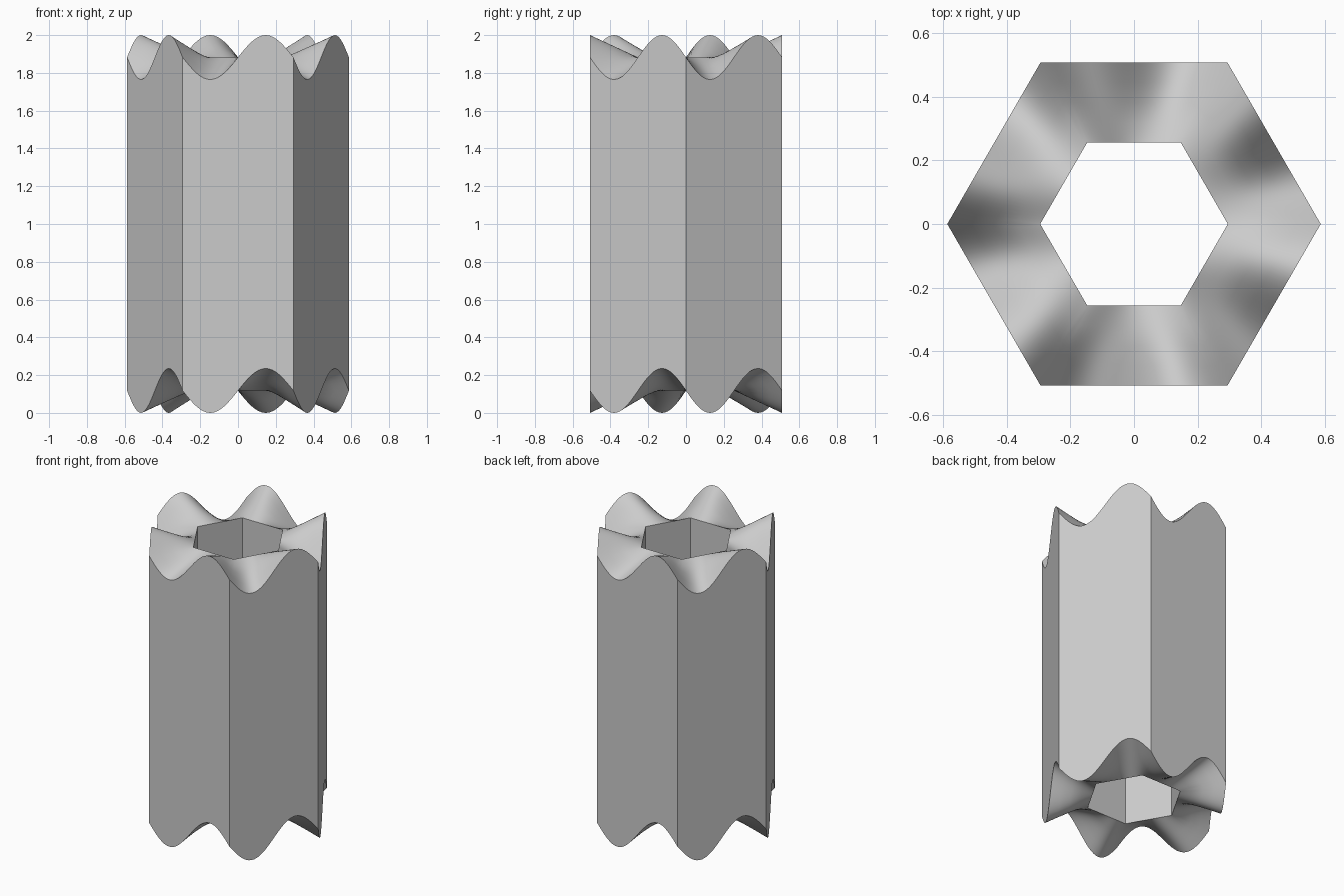
import bpy, bmesh
from math import sin, cos, pi, radians
from mathutils import Vector

cube = bpy.data.objects.get("Cube")
if cube:
    bpy.data.objects.remove(cube, do_unlink=True)

OUTER, INNER = 0.587, 0.295    # corner radii of the two hexagons
WAVE = 0.1175                  # height of the wave on the outer rim
SIDES, STEPS, ROWS = 6, 32, 4

mat = bpy.data.materials.new("light grey")
mat.use_nodes = True
grey = (0.6, 0.6, 0.6, 1)
mat.diffuse_color = grey
mat.node_tree.nodes["Principled BSDF"].inputs["Base Color"].default_value = grey


def ring(bm, radius, base_z):
    """Hexagonal loop with one wave per side, flattening toward the inner rim."""
    amp = WAVE * (radius - INNER) / (OUTER - INNER)
    verts = []
    for side in range(SIDES):
        a, b = (Vector((cos(k * pi / 3), sin(k * pi / 3), 0)) * radius
                for k in (side, side + 1))
        for i in range(STEPS):
            t = i / STEPS
            p = a.lerp(b, t)
            p.z = base_z - amp * sin(2 * pi * t)
            verts.append(bm.verts.new(p))
    return verts


# Closed cross-section: up the outer wall, in over the top, down the bore, out below
bm = bmesh.new()
radii = [OUTER + (INNER - OUTER) * r / ROWS for r in range(ROWS + 1)]
rings = [ring(bm, r, 2 - WAVE) for r in radii]
rings += [ring(bm, r, WAVE) for r in reversed(radii)]
n = SIDES * STEPS
for k, lower in enumerate(rings):
    upper = rings[(k + 1) % len(rings)]
    for i in range(n):
        j = (i + 1) % n
        bm.faces.new((lower[i], lower[j], upper[j], upper[i]))
bmesh.ops.recalc_face_normals(bm, faces=bm.faces)

mesh = bpy.data.meshes.new("wavy_hexagonal_tube")
bm.to_mesh(mesh)
bm.free()
mesh.materials.append(mat)
tube = bpy.data.objects.new("wavy_hexagonal_tube", mesh)
bpy.context.collection.objects.link(tube)

# Smooth waves, crisp corners and rims
bpy.ops.object.select_all(action='DESELECT')
tube.select_set(True)
bpy.context.view_layer.objects.active = tube
bpy.ops.object.shade_smooth_by_angle(angle=radians(30))
